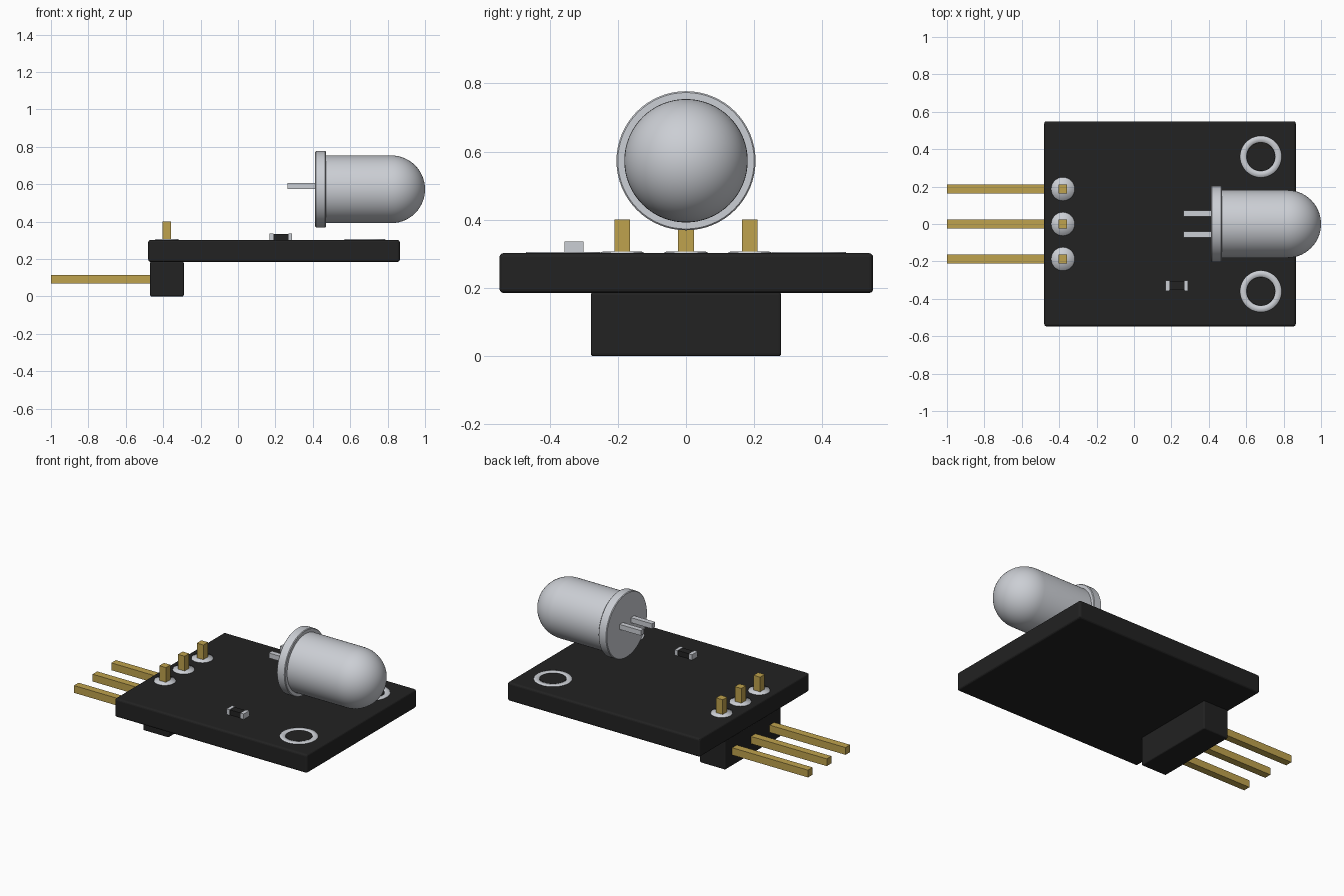
import bpy, bmesh, math
from mathutils import Matrix, Vector

if "Cube" in bpy.data.objects:
    bpy.data.objects.remove(bpy.data.objects["Cube"], do_unlink=True)


def material(name, rgb):
    m = bpy.data.materials.new(name)
    m.use_nodes = True
    m.diffuse_color = (*rgb, 1)
    m.node_tree.nodes["Principled BSDF"].inputs["Base Color"].default_value = (*rgb, 1)
    return m


BLACK = material("matte black", (0.016, 0.016, 0.016))
SILVER = material("silver grey", (0.6, 0.62, 0.66))
GOLD = material("pin gold", (0.52, 0.36, 0.075))


def finish(name, bm, mat, smooth=None):
    bmesh.ops.recalc_face_normals(bm, faces=bm.faces)
    mesh = bpy.data.meshes.new(name)
    bm.to_mesh(mesh)
    bm.free()
    mesh.materials.append(mat)
    obj = bpy.data.objects.new(name, mesh)
    bpy.context.collection.objects.link(obj)
    if smooth:
        bpy.ops.object.select_all(action="DESELECT")
        obj.select_set(True)
        bpy.context.view_layer.objects.active = obj
        bpy.ops.object.shade_smooth_by_angle(angle=math.radians(smooth))
    return obj


def box(name, lo, hi, mat, bevel=0.0):
    lo, hi = Vector(lo), Vector(hi)
    bm = bmesh.new()
    bmesh.ops.create_cube(bm, size=1)
    bmesh.ops.scale(bm, vec=hi - lo, verts=bm.verts)
    bmesh.ops.translate(bm, vec=(lo + hi) / 2, verts=bm.verts)
    obj = finish(name, bm, mat)
    if bevel:
        mod = obj.modifiers.new("soft edges", "BEVEL")
        mod.width = bevel
        mod.segments = 3
    return obj


def lathe(name, profile, centre, mat, smooth=40, along_x=False, steps=48, closed=False):
    """Spin (radius, height) points about z, optionally laying the axis on x."""
    bm = bmesh.new()
    verts = [bm.verts.new((r, 0, h)) for r, h in profile]
    edges = [bm.edges.new(p) for p in zip(verts, verts[1:])]
    if closed:
        edges.append(bm.edges.new((verts[-1], verts[0])))
    bmesh.ops.spin(bm, geom=verts + edges, axis=(0, 0, 1), cent=(0, 0, 0),
                   angle=math.tau, steps=steps, use_duplicate=False)
    bmesh.ops.remove_doubles(bm, verts=bm.verts, dist=1e-5)
    if along_x:
        bmesh.ops.rotate(bm, verts=bm.verts, cent=(0, 0, 0),
                         matrix=Matrix.Rotation(math.pi / 2, 3, "Y"))
    bmesh.ops.translate(bm, vec=centre, verts=bm.verts)
    return finish(name, bm, mat, smooth)


# Circuit board and header block
TOP = 0.302
box("circuit_board", (-0.48, -0.547, 0.185), (0.865, 0.549, TOP), BLACK, 0.012)
box("pin_header_block", (-0.47, -0.279, 0), (-0.29, 0.279, 0.187), BLACK, 0.008)

# Header pins with their solder pads
PIN = 0.023
for label, y in (("left", 0.187), ("middle", 0.0), ("right", -0.187)):
    box(f"{label}_long_pin", (-1, y - PIN, 0.069), (-0.46, y + PIN, 0.115), GOLD)
    box(f"{label}_short_pin", (-0.38 - PIN, y - PIN, 0.29), (-0.38 + PIN, y + PIN, 0.4), GOLD)
    lathe(f"{label}_solder_pad", [(0.064, TOP - 0.004), (0.062, TOP + 0.004), (0, TOP + 0.006)],
          (-0.38, y, 0), SILVER, 85, steps=32)

# Mounting rings with dark centres
for label, y in (("left", 0.36), ("right", -0.36)):
    lathe(f"{label}_mounting_ring",
          [(0.113, TOP - 0.004), (0.108, TOP + 0.004), (0.08, TOP + 0.004), (0.075, TOP - 0.004)],
          (0.678, y, 0), SILVER, 85, closed=True)
    lathe(f"{label}_mounting_hole", [(0.077, TOP - 0.004), (0.075, TOP + 0.002), (0, TOP + 0.002)],
          (0.678, y, 0), BLACK)

# Small surface mounted resistor
box("resistor_body", (0.188, -0.352, 0.295), (0.272, -0.306, 0.334), BLACK)
for label, x in (("inner", 0.169), ("outer", 0.269)):
    box(f"{label}_resistor_cap", (x, -0.357, 0.295), (x + 0.021, -0.301, 0.336), SILVER)

# Bulb: flange, barrel and dome in one turned shape
R = 0.181
dome = [(R * math.cos(a), 0.819 + R * math.sin(a))
        for a in (math.pi / 2 * i / 14 for i in range(14))]
flange = [(0, 0.413), (0.2, 0.413), (0.204, 0.417), (0.204, 0.466), (0.2, 0.47), (R, 0.47)]
lathe("bulb", flange + dome + [(0, 1.0)], (0, 0, 0.573), SILVER, 40, along_x=True, steps=64)

# Bulb leads
for label, y in (("left", 0.057), ("right", -0.055)):
    box(f"{label}_bulb_lead", (0.265, y - 0.016, 0.574), (0.42, y + 0.016, 0.606), SILVER)
